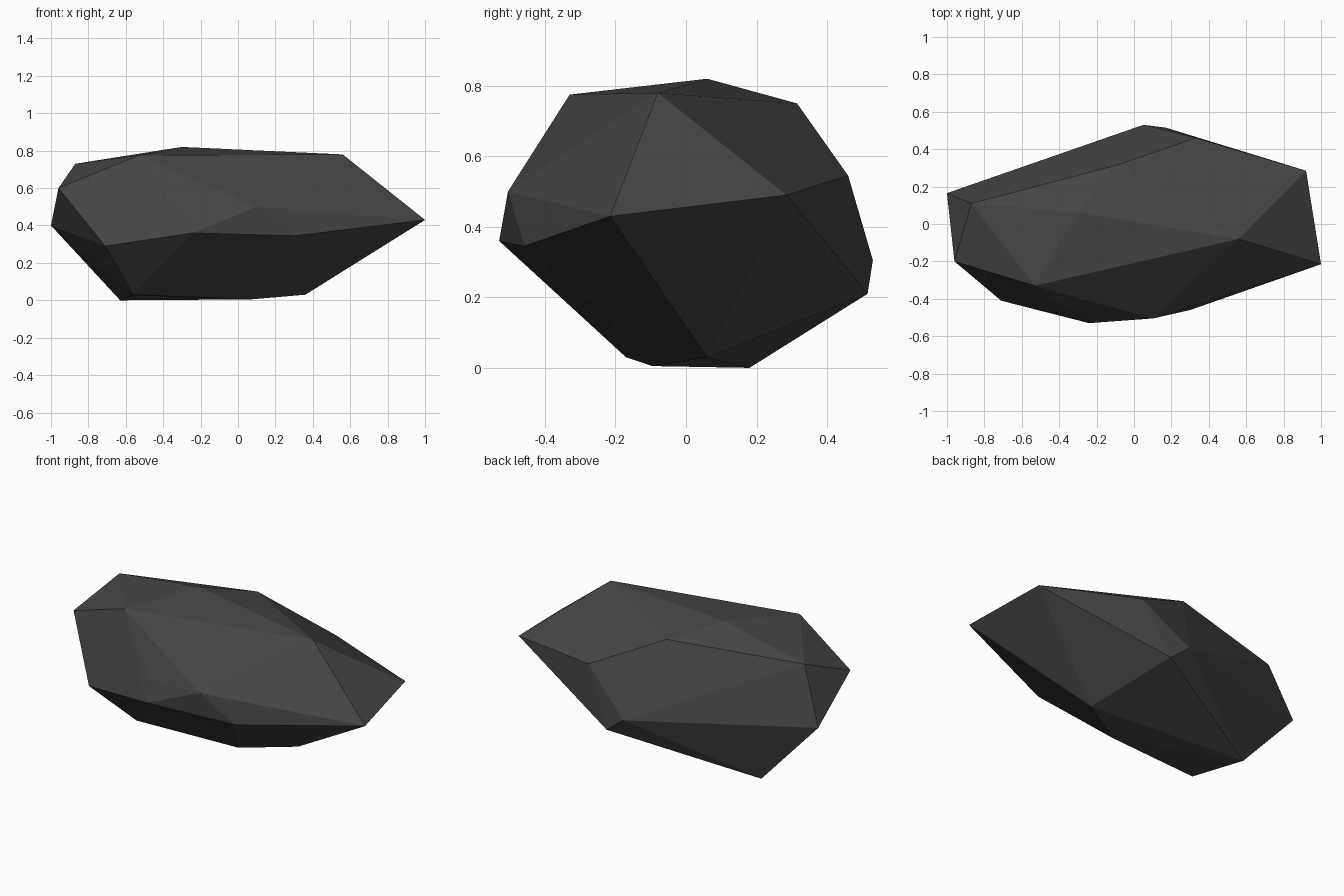
import bpy
import bmesh

cube = bpy.data.objects.get("Cube")
if cube:
    bpy.data.objects.remove(cube, do_unlink=True)

# Dark stone colour
stone = bpy.data.materials.new("dark_stone")
stone.use_nodes = True
colour = (0.06, 0.06, 0.06, 1)
stone.diffuse_color = colour
bsdf = stone.node_tree.nodes["Principled BSDF"]
bsdf.inputs["Base Color"].default_value = colour
bsdf.inputs["Roughness"].default_value = 0.9

# Corners of the rock, grouped by region
top = [(.56, -.08, .78), (-.53, -.33, .775), (-.09, .315, .75),
       (-.3, .06, .82), (-.87, .11, .73)]
ends = [(1, -.215, .43), (.92, .285, .49), (-.96, -.2, .6), (-1, .165, .4)]
front = [(-.71, -.41, .29), (-.24, -.53, .36), (.3, -.46, .345),
         (.1, -.505, .5), (-.25, -.485, .48)]
back = [(.33, .46, .545), (.05, .53, .305), (.17, .515, .21)]
base = [(-.63, .18, 0), (.07, -.095, .005), (-.56, -.17, .03), (.36, .06, .03)]

# Wrap the corners in a faceted shell
bm = bmesh.new()
for corner in top + ends + front + back + base:
    bm.verts.new(corner)
bmesh.ops.convex_hull(bm, input=list(bm.verts))
loose = [v for v in bm.verts if not v.link_faces]
bmesh.ops.delete(bm, geom=loose, context='VERTS')
bmesh.ops.recalc_face_normals(bm, faces=list(bm.faces))
for face in bm.faces:
    face.smooth = False

mesh = bpy.data.meshes.new("rock")
bm.to_mesh(mesh)
bm.free()
mesh.materials.append(stone)
rock = bpy.data.objects.new("rock", mesh)
bpy.context.collection.objects.link(rock)
